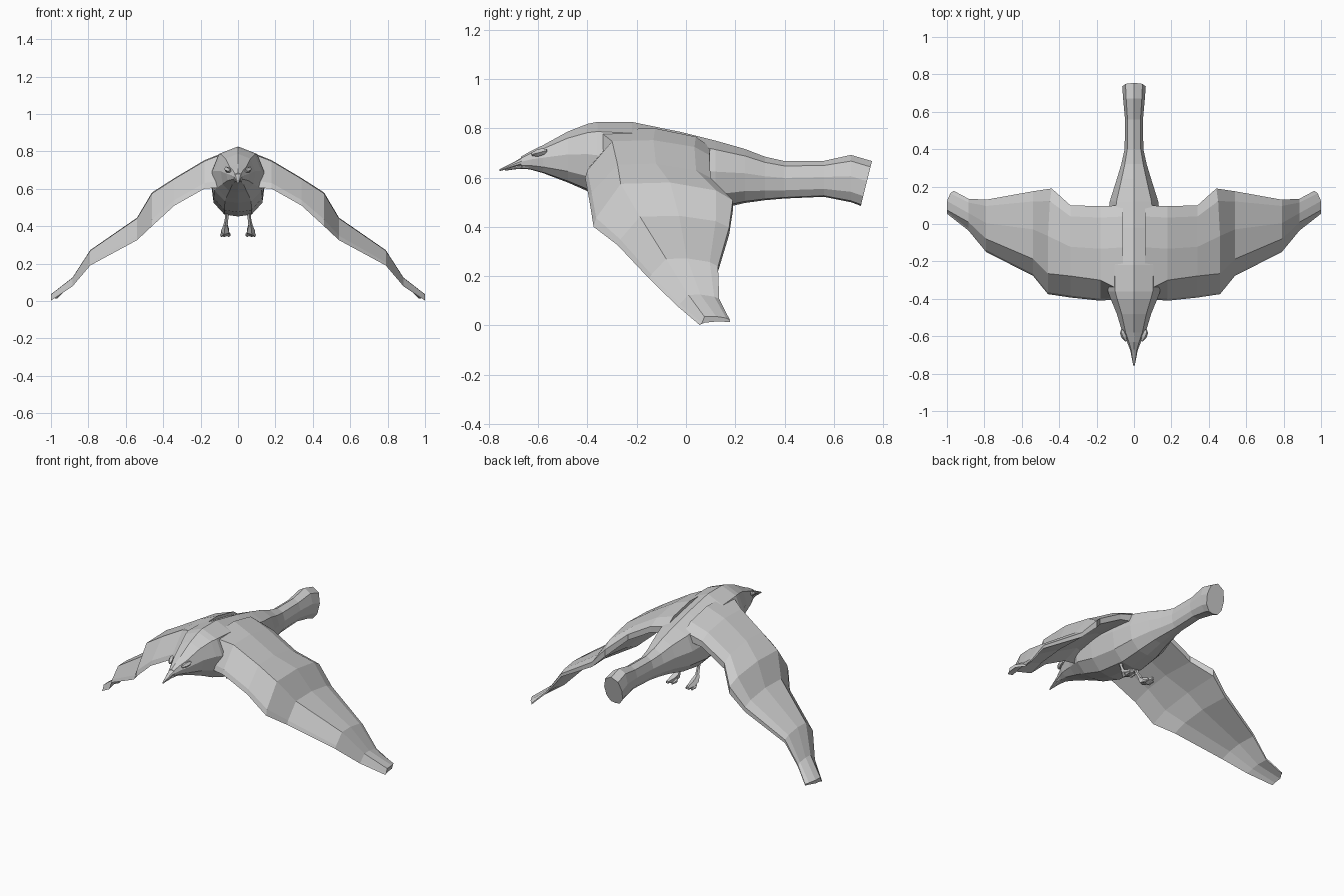
import bpy, bmesh
from mathutils import Vector

if "Cube" in bpy.data.objects:
    bpy.data.objects.remove(bpy.data.objects["Cube"])


def loft(name, rings, mirror=False):
    """Skin a list of equal-length point rings and cap both ends."""
    bm = bmesh.new()
    vs = [[bm.verts.new(p) for p in r] for r in rings]
    n = len(vs[0])
    for a, b in zip(vs, vs[1:]):
        for i in range(n):
            j = (i + 1) % n
            bm.faces.new((a[i], a[j], b[j], b[i]))
    bm.faces.new(vs[0])
    bm.faces.new(vs[-1])
    bmesh.ops.recalc_face_normals(bm, faces=bm.faces)
    me = bpy.data.meshes.new(name)
    bm.to_mesh(me)
    bm.free()
    ob = bpy.data.objects.new(name, me)
    bpy.context.collection.objects.link(ob)
    if mirror:
        m = ob.modifiers.new("Mirror", 'MIRROR')
        m.use_mirror_merge = False
    return ob


def body_ring(y, top, bot, w, lean=0.0):
    """Ridged back, widest at mid height, narrow flat belly."""
    h = top - bot
    half = [(0, 1), (.72, .87), (1, .55), (.9, .22), (.5, .03), (0, 0)]
    pts = half + [(-u, v) for u, v in half[-2:0:-1]]
    return [(u * w, y - lean * (1 - v), bot + v * h) for u, v in pts]


# Body with head and tail: y, top z, bottom z, half width, end lean
body = [(-.67, .685, .638, .022), (-.63, .708, .632, .038), (-.58, .732, .618, .062),
        (-.48, .787, .580, .092), (-.40, .818, .545, .125), (-.36, .826, .525, .140),
        (-.22, .826, .475, .145), (-.02, .785, .452, .145), (.12, .750, .470, .130),
        (.24, .716, .497, .092), (.32, .685, .508, .068), (.40, .667, .515, .050),
        (.56, .668, .522, .048), (.67, .692, .500, .058), (.755, .667, .485, .063, .045)]
loft("body", [body_ring(*s) for s in body])

# Beak: short upper and lower halves
beak = [(-.64, .698, .655, .028), (-.69, .668, .645, .017), (-.757, .634, .626, .004)]
loft("upper_beak", [body_ring(*s) for s in beak])
low = [(-.64, .655, .635, .024), (-.69, .648, .634, .013), (-.735, .636, .628, .004)]
loft("lower_beak", [body_ring(*s) for s in low])

# Wings: x, leading y, trailing y, top z, low z, leading chamfer, trailing x offset
wing = [(.06, -.40, .10, .800, .610, .04, 0), (.18, -.41, .095, .752, .600, .11, 0),
        (.34, -.393, .10, .657, .510, .115, 0), (.46, -.375, .19, .580, .400, .11, -.02),
        (.54, -.277, .175, .445, .325, .09, 0), (.79, -.15, .13, .272, .190, .07, 0),
        (.885, -.035, .135, .125, .078, .045, 0), (1.0, .055, .178, .036, .002, .02, -.035)]


def wing_ring(x, yl, yt, zt, zl, c, dx):
    t, w = zt - zl, yt - yl
    return [(x, yl, zl), (x, yl + .01, zl + .2 * t), (x, yl + c, zt - .03 * t),
            (x, yl + .55 * w, zt), (x + dx * .5, yt - .12 * w, zt - .18 * t),
            (x + dx, yt, zl + .6 * t), (x + dx, yt, zl + .35 * t),
            (x, yl + .55 * w, zl + .4 * t), (x, yl + c, zl + .25 * t)]


loft("wings", [wing_ring(*s) for s in wing], mirror=True)


def tube(name, path, mirror=True):
    """Five-sided limb through (point, radius) pairs, ring planes across the path."""
    rings = []
    for i, (p, r) in enumerate(path):
        a = Vector(path[max(i - 1, 0)][0])
        b = Vector(path[min(i + 1, len(path) - 1)][0])
        d = (b - a).normalized()
        u = d.orthogonal().normalized()
        if abs(d.x) < .95:
            u = (Vector((1, 0, 0)) - d * d.x).normalized()
        v = d.cross(u)
        k = [(1, 0), (.31, .95), (-.81, .59), (-.81, -.59), (.31, -.95)]
        rings.append([Vector(p) + (u * c + v * s) * r for c, s in k])
    return loft(name, rings, mirror)


# Tucked legs and trailing feet
tube("legs", [((.055, -.06, .50), .014), ((.06, -.04, .44), .010), ((.067, -.015, .395), .013)])
tube("feet", [((.066, -.025, .405), .012), ((.067, .0, .375), .024),
              ((.07, .04, .362), .022), ((.072, .085, .36), .010)])
for i, dx in enumerate((-.02, .018)):
    tube("toes_%d" % i, [((.067, .0, .375), .012), ((.069 + dx, .035, .352), .011),
                         ((.070 + dx, .07, .350), .006)])

# Eyes set in the sides of the head
tube("eyes", [((.042, -.625, .694), .007), ((.053, -.602, .700), .015),
              ((.062, -.580, .706), .014), ((.064, -.565, .710), .006)])
